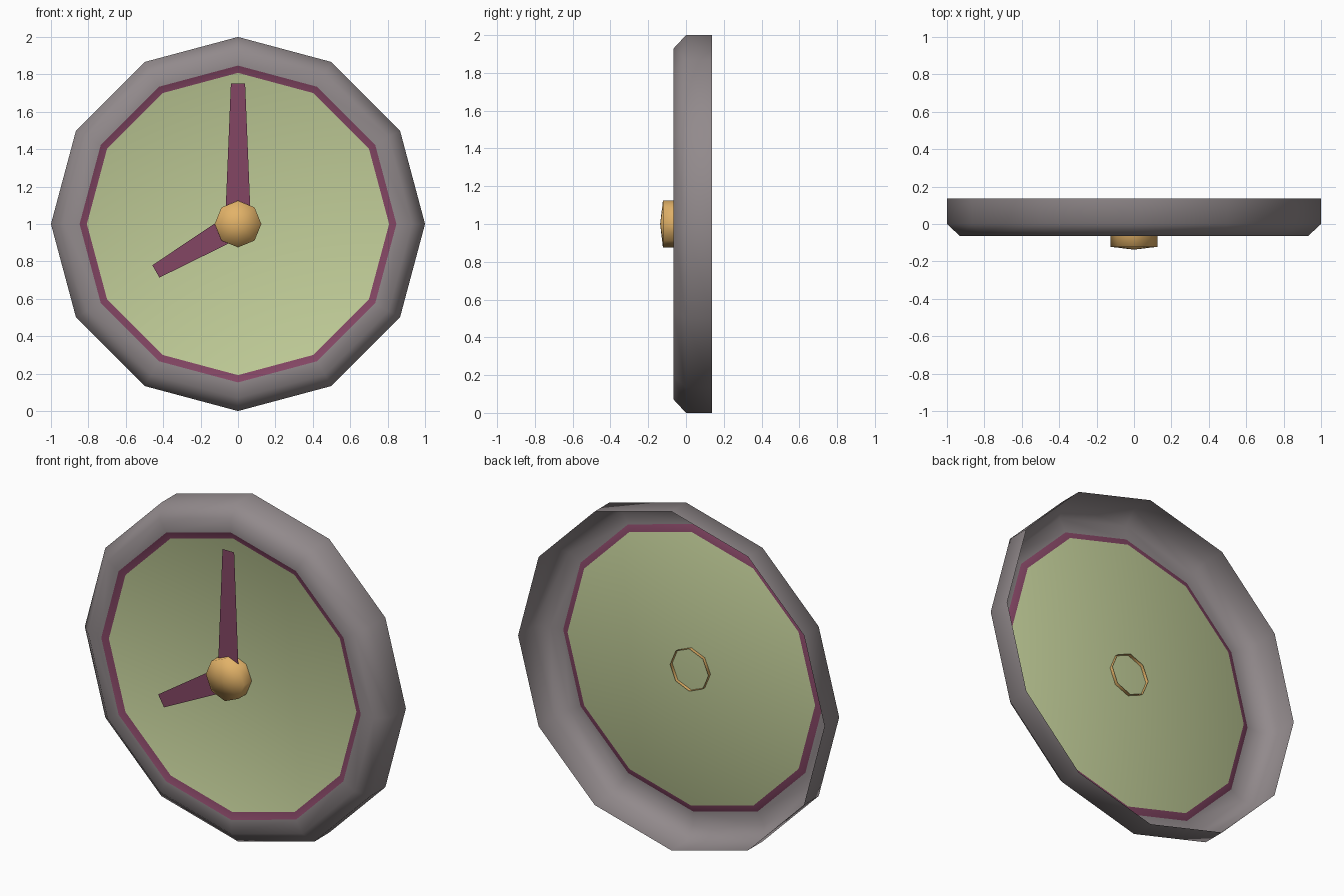
import bpy, bmesh, math
from mathutils import Matrix

if "Cube" in bpy.data.objects:
    bpy.data.objects.remove(bpy.data.objects["Cube"])

SIDES = 12
CZ = 1.0  # height of the clock centre


def mat(name, rgb):
    m = bpy.data.materials.new(name)
    lin = [((c / 255 + 0.055) / 1.055) ** 2.4 for c in rgb]
    m.diffuse_color = (*lin, 1)
    m.use_nodes = True
    m.node_tree.nodes["Principled BSDF"].inputs["Base Color"].default_value = m.diffuse_color
    return m


grey = mat("warm grey", (146, 138, 140))
plum = mat("plum", (132, 70, 100))
green = mat("pale green", (194, 206, 153))
gold = mat("gold", (226, 178, 104))


def make(name, verts, faces, mats, smooth=True):
    me = bpy.data.meshes.new(name)
    me.from_pydata(verts, [], faces)
    for m in mats:
        me.materials.append(m)
    for p in me.polygons:
        p.use_smooth = smooth
    ob = bpy.data.objects.new(name, me)
    bpy.context.collection.objects.link(ob)
    return ob


def lathe(name, profile, sides, mats, cap=None):
    """Spin (radius, y) points around the clock's y axis; cap: None, 'flat' or a tip y."""
    verts = [(r * math.cos(a), y, CZ + r * math.sin(a))
             for r, y in profile
             for a in (2 * math.pi * i / sides for i in range(sides))]
    faces = []
    for k in range(len(profile) - 1):
        for i in range(sides):
            j = (i + 1) % sides
            faces.append((k * sides + i, k * sides + j,
                          (k + 1) * sides + j, (k + 1) * sides + i))
    last = (len(profile) - 1) * sides
    if cap == 'flat':
        faces.append(tuple(last + i for i in range(sides)))
    elif cap is not None:
        verts.append((0, cap, CZ))
        faces += [(last + i, last + (i + 1) % sides, len(verts) - 1) for i in range(sides)]
    return make(name, verts, faces, mats)


# Frame: open-backed shell with a chamfered front rim
lathe("frame", [(1, 0.137), (1, 0), (0.93, -0.065), (0.847, -0.065)], SIDES, [grey])

# Dial: sloped plum border around the flat green face
dial = lathe("dial", [(0.847, -0.065), (0.808, -0.05)], SIDES, [plum, green], 'flat')
for p in dial.data.polygons:
    p.material_index = 1 if len(p.vertices) == SIDES else 0

# Hub: eight-sided open cap poking slightly through the dial
lathe("hub", [(0.125, -0.03), (0.125, -0.122)], 8, [gold], -0.137)


# Hands: flat tapered blades
def hand(name, length, degrees):
    a = math.radians(degrees)
    pts = [(0.1, -0.065), (length, -0.038), (length, 0.038), (0.1, 0.065)]
    verts = [(u * math.cos(a) - v * math.sin(a), -0.09,
              CZ + u * math.sin(a) + v * math.cos(a)) for u, v in pts]
    make(name, verts, [(0, 1, 2, 3)], [plum], False)


hand("minute_hand", 0.75, 90)
hand("hour_hand", 0.507, 210)
